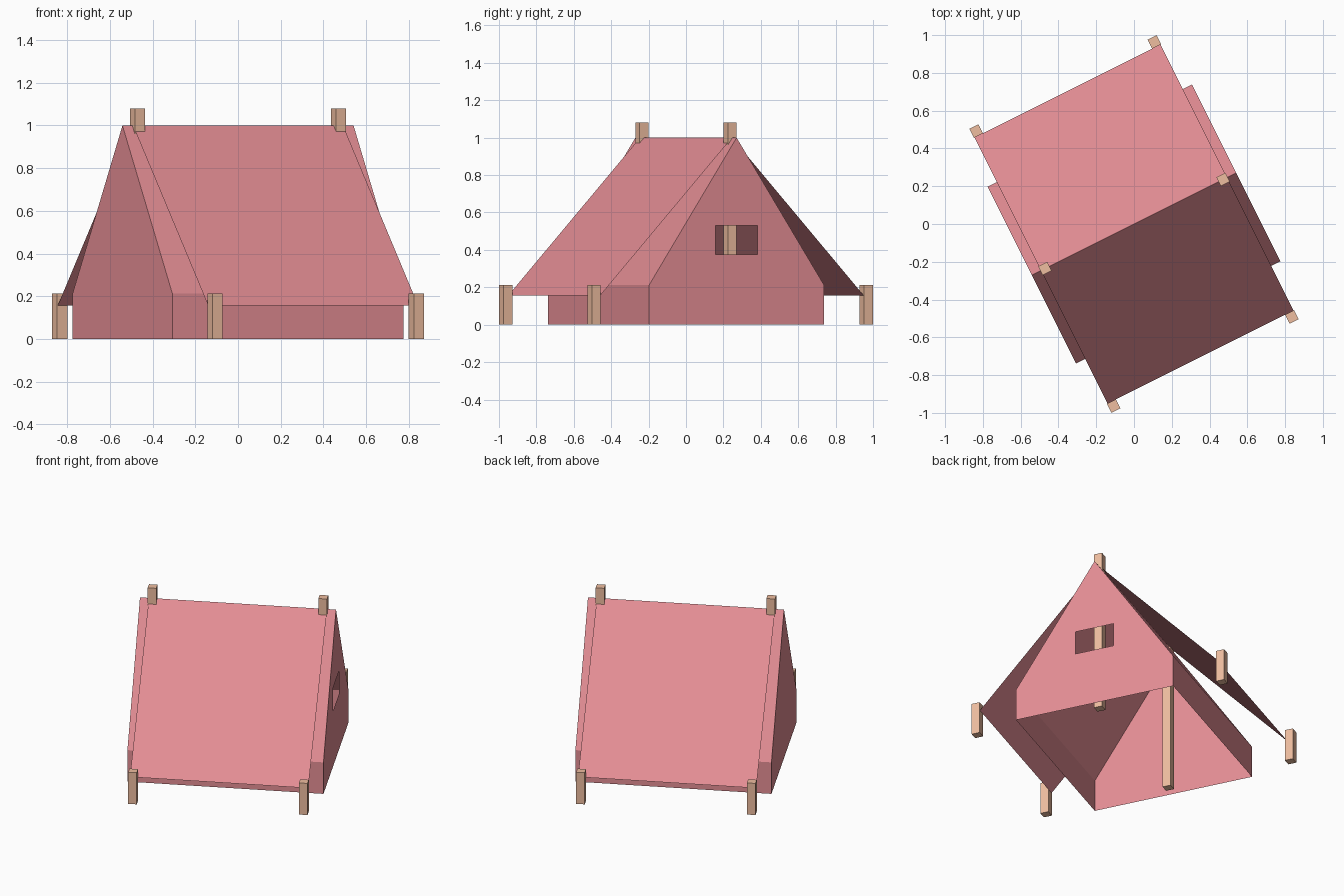
import bpy, math

if "Cube" in bpy.data.objects:
    bpy.data.objects.remove(bpy.data.objects["Cube"])

TURN = math.atan2(1, 2)          # whole tent is turned about z
HALF_L, HALF_W, EAVE, RIDGE = 0.605, 0.523, 0.212, 1.0
FLY_L, FLY_W, FLY_Z = 0.55, 0.787, 0.157
POLE_U, STAKE_V, POLE_S = 0.527, 0.8135, 0.053


def material(name, rgb):
    m = bpy.data.materials.new(name)
    m.diffuse_color = (*rgb, 1)
    m.use_nodes = True
    m.node_tree.nodes["Principled BSDF"].inputs["Base Color"].default_value = m.diffuse_color
    return m


canvas = material("canvas", (0.78, 0.27, 0.30))
wood = material("wood", (0.86, 0.51, 0.35))


def add_mesh(name, verts, faces, mat):
    me = bpy.data.meshes.new(name)
    me.from_pydata(verts, [], faces)
    me.materials.append(mat)
    ob = bpy.data.objects.new(name, me)
    ob.rotation_euler.z = TURN
    bpy.context.collection.objects.link(ob)
    return ob


def post(name, u, v, height):
    h = POLE_S / 2
    ring = [(u - h, v - h), (u + h, v - h), (u + h, v + h), (u - h, v + h)]
    verts = [(x, y, z) for z in (0, height) for x, y in ring]
    faces = [(3, 2, 1, 0), (4, 5, 6, 7)]
    faces += [(i, (i + 1) % 4, (i + 1) % 4 + 4, i + 4) for i in range(4)]
    add_mesh(name, verts, faces, wood)


# Tent body: open-bottomed shell, window hole in one end
profile = [(-HALF_W, 0), (-HALF_W, EAVE), (0, RIDGE), (HALF_W, EAVE), (HALF_W, 0)]
window = [(-0.126, 0.375), (-0.126, 0.53), (0.126, 0.53), (0.126, 0.375)]
verts = [(-HALF_L, v, z) for v, z in profile]
verts += [(HALF_L, v, z) for v, z in profile + window]
faces = [(i, i + 5, i + 6, i + 1) for i in range(4)]
faces.append((0, 1, 2, 3, 4))
# window end: 5-9 outer profile, 10-13 window corners
faces += [(5, 10, 11, 6), (6, 11, 7), (7, 11, 12), (7, 12, 8),
          (8, 12, 13, 9), (9, 13, 10, 5)]
add_mesh("tent_body", verts, faces, canvas)

# Fly sheet: two thin slopes meeting at the ridge
verts = [(u, v, z) for v, z in ((-FLY_W, FLY_Z), (0, RIDGE), (FLY_W, FLY_Z))
         for u in (-FLY_L, FLY_L)]
add_mesh("fly_sheet", verts, [(0, 1, 3, 2), (2, 3, 5, 4)], canvas)

# Ridge poles and corner stakes
for su, end in ((-1, "left"), (1, "right")):
    post(f"ridge_pole_{end}", su * POLE_U, 0, 1.08)
    for sv, side in ((-1, "front"), (1, "back")):
        post(f"stake_{side}_{end}", su * POLE_U, sv * STAKE_V, 0.213)
